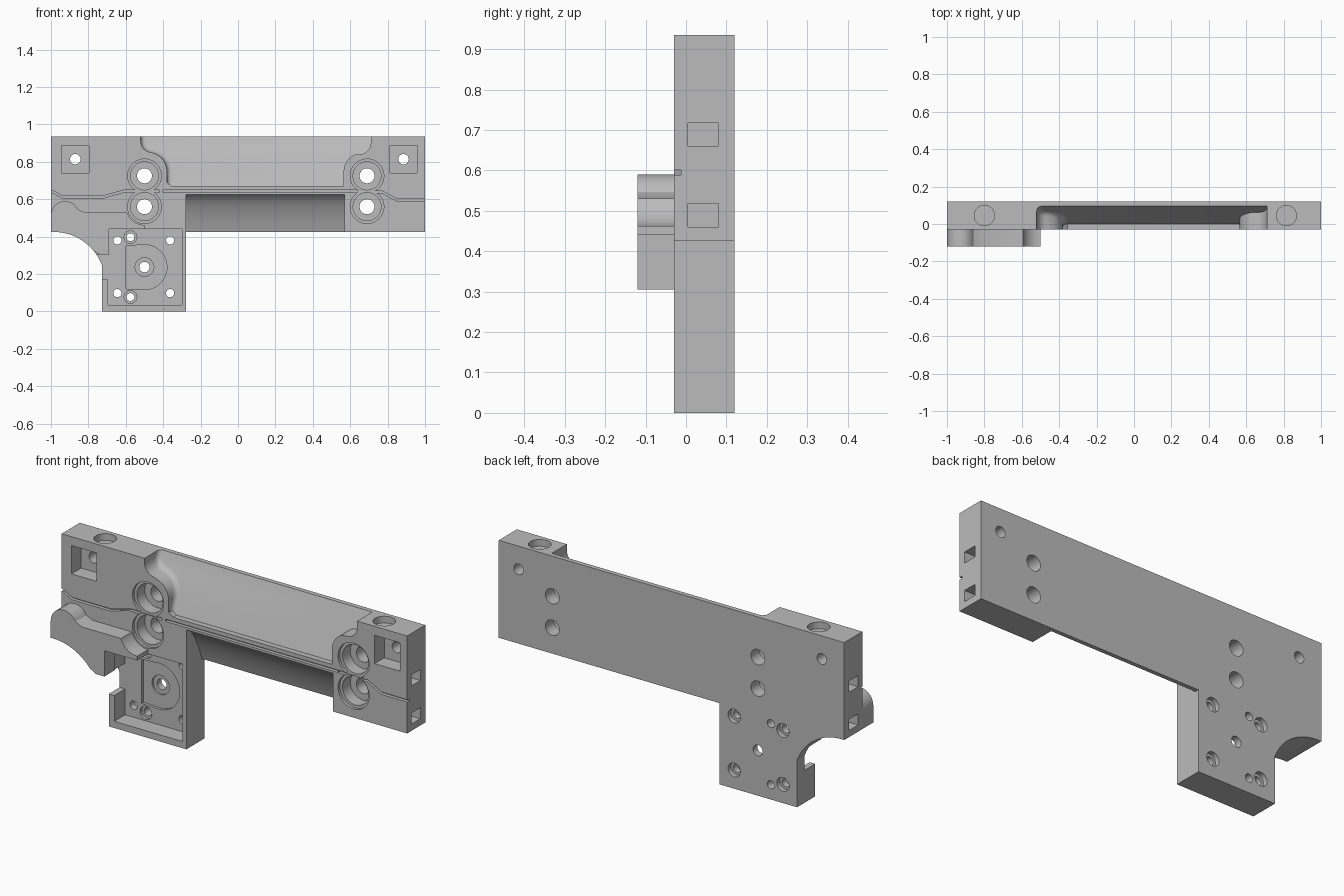
import bpy, bmesh
from math import sin, cos, radians
from mathutils import Vector

cube = bpy.data.objects.get("Cube")
if cube:
    bpy.data.objects.remove(cube, do_unlink=True)

grey = bpy.data.materials.new("plain grey")
grey.use_nodes = True
grey.diffuse_color = (0.5, 0.5, 0.5, 1)
grey.node_tree.nodes["Principled BSDF"].inputs["Base Color"].default_value = (0.5, 0.5, 0.5, 1)

FRONT, BACK = -0.03, 0.12


def make(name, bm):
    bmesh.ops.recalc_face_normals(bm, faces=bm.faces)
    mesh = bpy.data.meshes.new(name)
    bm.to_mesh(mesh)
    bm.free()
    obj = bpy.data.objects.new(name, mesh)
    mesh.materials.append(grey)
    bpy.context.collection.objects.link(obj)
    return obj


def prism(name, points, a, b, axis="y", slope=None, fillet=None):
    """Extrude an outline from a to b; slope(z) may tilt the far face."""
    def place(u, v, w):
        return {"y": (u, w, v), "x": (w, u, v), "z": (u, v, w)}[axis]
    bm = bmesh.new()
    near = [bm.verts.new(place(u, v, a)) for u, v in points]
    far = [bm.verts.new(place(u, v, slope(v) if slope else b)) for u, v in points]
    bm.faces.new(near)
    cap = bm.faces.new(far)
    n = len(points)
    for i in range(n):
        j = (i + 1) % n
        bm.faces.new((near[i], near[j], far[j], far[i]))
    if fillet:
        bmesh.ops.recalc_face_normals(bm, faces=bm.faces)
        edges = [e for e in cap.edges if fillet(*[v.co for v in e.verts])]
        bmesh.ops.bevel(bm, geom=edges, offset=0.025, segments=4,
                        profile=0.5, affect="EDGES")
    return make(name, bm)


def arc(cx, cz, r, start, end, n=12):
    angles = [radians(start + (end - start) * i / n) for i in range(n + 1)]
    return [(cx + r * cos(t), cz + r * sin(t)) for t in angles]


def circle(cx, cz, r, n=40):
    return arc(cx, cz, r, 0, 360, n)[:-1]


def rect(x0, x1, z0, z1):
    return [(x0, z0), (x1, z0), (x1, z1), (x0, z1)]


def strip(path, width):
    """Outline of a narrow channel following a left-to-right path."""
    h = width / 2
    return [(x, z - h) for x, z in path] + [(x, z + h) for x, z in reversed(path)]


def cut(target, points, a, b, **options):
    cutter = prism("cutter", points, a, b, **options)
    cutter.hide_render = True
    mod = target.modifiers.new("cut", "BOOLEAN")
    mod.operation = "DIFFERENCE"
    mod.solver = "EXACT"
    mod.object = cutter
    bpy.context.view_layer.objects.active = target
    bpy.ops.object.modifier_apply(modifier=mod.name)
    bpy.data.objects.remove(cutter, do_unlink=True)


# Main plate with its lower leg and the concave corner between them
scoop = arc(-0.985, 0.15, 0.275, 92, 22, 16)
plate = prism("main_plate", [(-1, 0.935), (-1, 0.425)] + scoop
              + [(-0.727, 0.25), (-0.727, 0), (-0.278, 0), (-0.278, 0.425), (1, 0.425), (1, 0.935)],
              FRONT, BACK)

# Raised block with a rounded thumb at its left end
lower = [p for p in scoop if p[1] > 0.31]
block = prism("raised_block", [(-1, 0.425)] + lower
              + [(-0.74, 0.305), (-0.69, 0.305), (-0.69, 0.44), (-0.5, 0.44), (-0.5, 0.53), (-0.82, 0.53)]
              + arc(-0.925, 0.515, 0.075, 25, 180), -0.12, FRONT)
cut(block, circle(-0.5, 0.56, 0.098), -0.2, 0)

# Sloping upper recess with rounded ends
left_end = ([(-0.52, 1.0)] + arc(-0.46, 0.91, 0.06, 180, 270, 6)
            + arc(-0.48, 0.75, 0.1, 70, 0, 8) + [(-0.38, 0.69), (-0.355, 0.67)])
right_end = ([(0.565, 0.67)] + arc(0.66, 0.75, 0.095, 180, 110, 8)
             + arc(0.65, 0.9, 0.06, 280, 360, 6) + [(0.71, 1.0)])
cut(plate, left_end + right_end, -0.2, 0, slope=lambda z: (z - 0.67) * 0.36,
    fillet=lambda p, q: p.x < -0.37 and q.x < -0.37)

# Curved undercut below the recess
under = arc(-0.19, 0.36, 0.29, 0, 90, 16)
under = [(-0.03 + (u + 0.19) / 0.29 * 0.13, 0.42 + (v - 0.36) / 0.29 * 0.205) for u, v in under]
blend = [((u + (-0.03 + 0.13 * (0.625 - v) / 0.205)) / 2, v) for u, v in under]
cut(plate, [(-0.2, 0.3), (0.1, 0.3)] + blend + [(-0.2, 0.625)], -0.278, 0.57, axis="x")

# Narrow wire channel across the front
for path in ([(-1.1, 0.66), (-0.99, 0.64), (-0.94, 0.612), (-0.72, 0.612), (-0.61, 0.643), (-0.42, 0.643)],
             [(-0.4, 0.643), (0.6, 0.643)],
             [(0.6, 0.643), (0.77, 0.638), (0.85, 0.596), (1.1, 0.594)]):
    cut(plate, strip(path, 0.012), -0.1, -0.012)

# Four stepped bolt holes
for x in (-0.5, 0.69):
    for z in (0.725, 0.56):
        for r, depth in ((0.09, -0.015), (0.075, 0.05), (0.04, 0.3)):
            cut(plate, circle(x, z, r), -0.2, depth)

# Square pockets, side windows and top sockets at both ends
for side, x, top_x in ((-1, -0.87, -0.8), (1, 0.885, 0.815)):
    cut(plate, rect(x - 0.073, x + 0.073, 0.74, 0.888), -0.2, 0.05)
    cut(plate, circle(x, 0.814, 0.028, 24), -0.2, 0.3)
    cut(plate, circle(top_x, 0.045, 0.054), 0.9, 1.1, axis="z")
    for z in (0.66, 0.46):
        cut(plate, rect(0.005, 0.08, z, z + 0.058), side * 0.8, side * 1.1, axis="x")

# Leg pocket, its open left side and the shallow round seat
cut(plate, rect(-0.695, -0.3, 0.035, 0.44), -0.2, 0.06)
cut(plate, rect(-0.9, -0.65, 0.17, 0.305), -0.2, 0.06)
seat = [(-0.6, 0.35)] + [(-0.6, 0.12)] + arc(-0.5, 0.237, 0.12, -90, 90, 24)
cut(plate, seat, -0.2, 0.075)

# Leg screw holes, countersunk from behind
for x in (-0.645, -0.363):
    for z in (0.098, 0.38):
        cut(plate, circle(x, z, 0.022, 24), -0.2, 0.3)
        cut(plate, circle(x, z, 0.036, 24), 0.095, 0.3)
for z in (0.077, 0.397):
    cut(plate, circle(-0.575, z, 0.034, 24), -0.2, 0.075)
    cut(plate, circle(-0.575, z, 0.021, 24), -0.2, 0.3)
cut(plate, circle(-0.5, 0.237, 0.05), -0.2, 0.085)
cut(plate, circle(-0.5, 0.237, 0.028, 24), -0.2, 0.3)

# Smooth the round walls and keep the edges crisp
for obj in (plate, block):
    bpy.ops.object.select_all(action="DESELECT")
    obj.select_set(True)
    bpy.context.view_layer.objects.active = obj
    bpy.ops.object.shade_smooth_by_angle(angle=radians(30))
